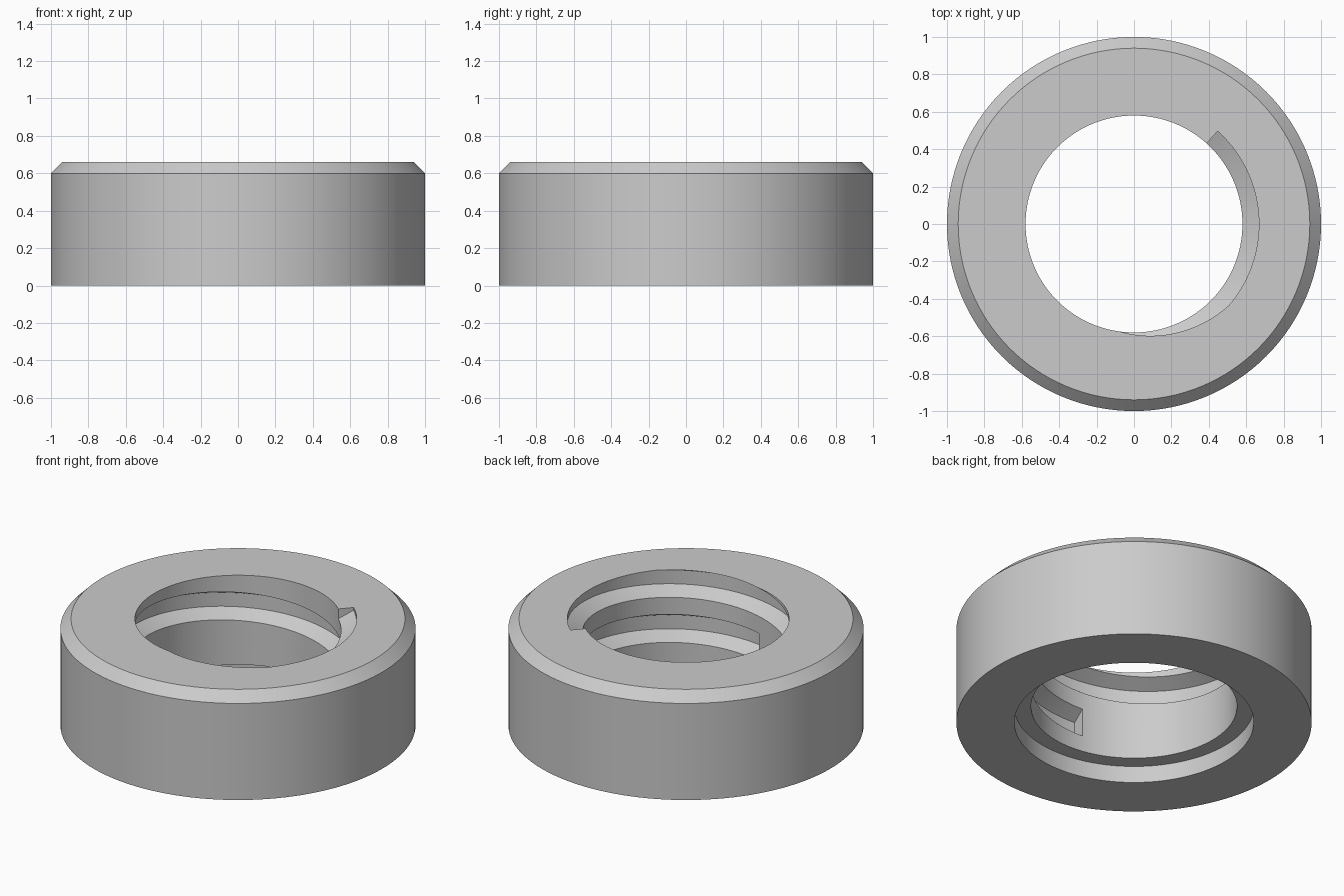
import bpy, bmesh, math
from mathutils import Matrix, Vector

default = bpy.data.objects.get("Cube")
if default:
    bpy.data.objects.remove(default, do_unlink=True)

BORE, ROOT, PITCH = 0.58, 0.668, 0.28
STEPS = 128

steel = bpy.data.materials.new("grey metal")
steel.use_nodes = True
grey = (0.6, 0.6, 0.6, 1)
steel.diffuse_color = grey
steel.node_tree.nodes["Principled BSDF"].inputs["Base Color"].default_value = grey


def sweep(name, profile, angles, height, closed):
    """Sweep a closed (radius, z) profile round the z axis."""
    bm = bmesh.new()
    rings = []
    for a in angles:
        turn = Matrix.Rotation(a, 3, "Z")
        rings.append([bm.verts.new(turn @ Vector((r, 0, z + height(a)))) for r, z in profile])
    n = len(profile)
    pairs = list(zip(rings, rings[1:]))
    if closed:
        pairs.append((rings[-1], rings[0]))
    else:
        bm.faces.new(rings[0])
        bm.faces.new(rings[-1])
    for a, b in pairs:
        for i in range(n):
            j = (i + 1) % n
            bm.faces.new((a[i], a[j], b[j], b[i]))
    bmesh.ops.recalc_face_normals(bm, faces=bm.faces)
    mesh = bpy.data.meshes.new(name)
    bm.to_mesh(mesh)
    bm.free()
    mesh.materials.append(steel)
    obj = bpy.data.objects.new(name, mesh)
    bpy.context.collection.objects.link(obj)
    return obj


# Ring body: chamfered top rim, plain bore and a counterbore underneath
body_profile = [(BORE, 0.104), (BORE, 0.66), (0.94, 0.66), (1, 0.6),
                (1, 0), (0.674, 0), (0.674, 0.104)]
circle = [math.tau * i / STEPS for i in range(STEPS)]
ring = sweep("threaded_ring", body_profile, circle, lambda a: 0, True)

# Thread cutter: trapezoid groove climbing counter-clockwise, ending square at the top
groove = [(0.54, -0.107), (ROOT, -0.043), (ROOT, 0.043), (0.54, 0.107)]
start, end = math.radians(-460), math.radians(48)
count = 181
path = [start + (end - start) * i / (count - 1) for i in range(count)]
cutter = sweep("thread_cutter", groove, path,
               lambda a: 0.686 + PITCH * (a - end) / math.tau, False)

cut = ring.modifiers.new("thread", "BOOLEAN")
cut.operation = "DIFFERENCE"
cut.solver = "EXACT"
cut.object = cutter

# Apply the thread cut and smooth the round walls
bpy.ops.object.select_all(action="DESELECT")
ring.select_set(True)
bpy.context.view_layer.objects.active = ring
bpy.ops.object.modifier_apply(modifier=cut.name)
bpy.data.objects.remove(cutter, do_unlink=True)
bpy.ops.object.shade_smooth_by_angle(angle=math.radians(20))
